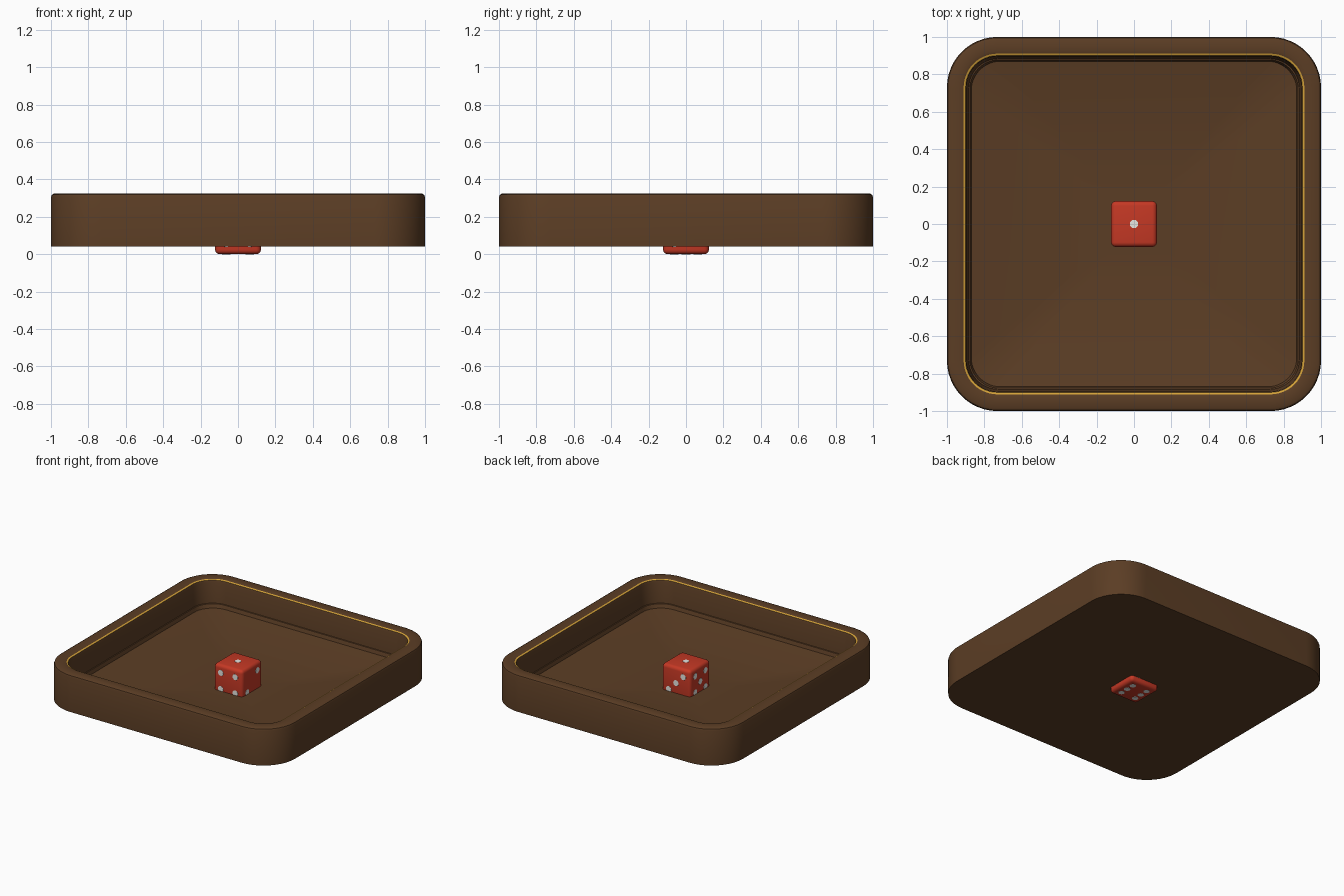
import bpy, bmesh, math
from mathutils import Vector

cube = bpy.data.objects.get("Cube")
if cube:
    bpy.data.objects.remove(cube, do_unlink=True)


def material(name, rgb):
    m = bpy.data.materials.new(name)
    m.use_nodes = True
    m.diffuse_color = (*rgb, 1)
    m.node_tree.nodes["Principled BSDF"].inputs["Base Color"].default_value = (*rgb, 1)
    return m


brown = material("brown_leather", (0.105, 0.047, 0.018))
gold = material("gold_trim", (0.66, 0.36, 0.04))
red = material("die_red", (0.56, 0.04, 0.018))
white = material("pip_white", (0.8, 0.8, 0.77))


def make_object(name, bm, mats, angle=30):
    bmesh.ops.recalc_face_normals(bm, faces=bm.faces)
    me = bpy.data.meshes.new(name)
    bm.to_mesh(me)
    bm.free()
    ob = bpy.data.objects.new(name, me)
    bpy.context.collection.objects.link(ob)
    for m in mats:
        me.materials.append(m)
    bpy.ops.object.select_all(action='DESELECT')
    ob.select_set(True)
    bpy.context.view_layer.objects.active = ob
    bpy.ops.object.shade_smooth_by_angle(angle=math.radians(angle))
    return ob


CORNER = 0.73   # all outlines share the same corner centres
STEPS = 12


def rounded_square(bm, half, z):
    """Ring of vertices on a square with rounded corners."""
    core = min(CORNER, half * 0.82)
    r = half - core
    ring = []
    for q in range(4):
        a0 = q * math.pi / 2
        cx = core if q in (0, 3) else -core
        cy = core if q < 2 else -core
        for i in range(STEPS + 1):
            a = a0 + i / STEPS * math.pi / 2
            ring.append(bm.verts.new((cx + r * math.cos(a), cy + r * math.sin(a), z)))
    return ring


# Tray: rounded-square rings from the underside, over the rim, into the floor
profile = [
    (1.0, 0.04), (1.0, 0.305), (0.995, 0.318), (0.982, 0.325),
    (0.925, 0.325), (0.911, 0.322), (0.900, 0.317),
    (0.895, 0.300), (0.884, 0.148), (0.878, 0.146), (0.870, 0.118),
    (0.60, 0.072), (0.30, 0.047), (0.16, 0.045),
]
GOLD_BAND = 5   # profile segment that carries the trim
bm = bmesh.new()
rings = [rounded_square(bm, h, z) for h, z in profile]
n = len(rings[0])
for s, (a, b) in enumerate(zip(rings, rings[1:])):
    for i in range(n):
        j = (i + 1) % n
        f = bm.faces.new((a[i], a[j], b[j], b[i]))
        f.material_index = 1 if s == GOLD_BAND else 0
bm.faces.new(rings[0])
bm.faces.new(rings[-1])
make_object("tray", bm, [brown, gold])

# Die body
SIZE = 0.245
H = SIZE / 2
bm = bmesh.new()
bmesh.ops.create_cube(bm, size=SIZE)
bmesh.ops.bevel(bm, geom=bm.edges[:], offset=0.025, segments=4, profile=0.5,
                affect='EDGES')
die = make_object("die", bm, [red], 40)
die.location.z = H

# Pips: (normal, first axis, second axis, positions on the face)
X, Y, Z = Vector((1, 0, 0)), Vector((0, 1, 0)), Vector((0, 0, 1))
square = [(-1, -1), (-1, 1), (1, -1), (1, 1)]
faces = [
    (Z, X, Y, [(0, 0)]),
    (-Z, X, Y, square + [(-1, 0), (1, 0)]),
    (-Y, X, Z, square),
    (Y, X, Z, [(1, -1), (0, 0), (-1, 1)]),
    (X, Y, Z, [(1, 1), (-1, -1)]),
    (-X, Y, Z, square + [(0, 0)]),
]
STEP, RADIUS, THICK = 0.062, 0.025, 0.006
bm = bmesh.new()
for normal, u, v, spots in faces:
    rot = normal.to_track_quat('Z', 'Y').to_matrix().to_4x4()
    for a, b in spots:
        m = rot.copy()
        m.translation = normal * (H - 0.002) + u * a * STEP + v * b * STEP + Z * H
        bmesh.ops.create_cone(bm, cap_ends=True, segments=20, radius1=RADIUS,
                              radius2=RADIUS * 0.9, depth=THICK, matrix=m)
# keep the lowest pips flush with the ground
for vert in bm.verts:
    vert.co.z = max(vert.co.z, -0.001)
make_object("die_pips", bm, [white])
